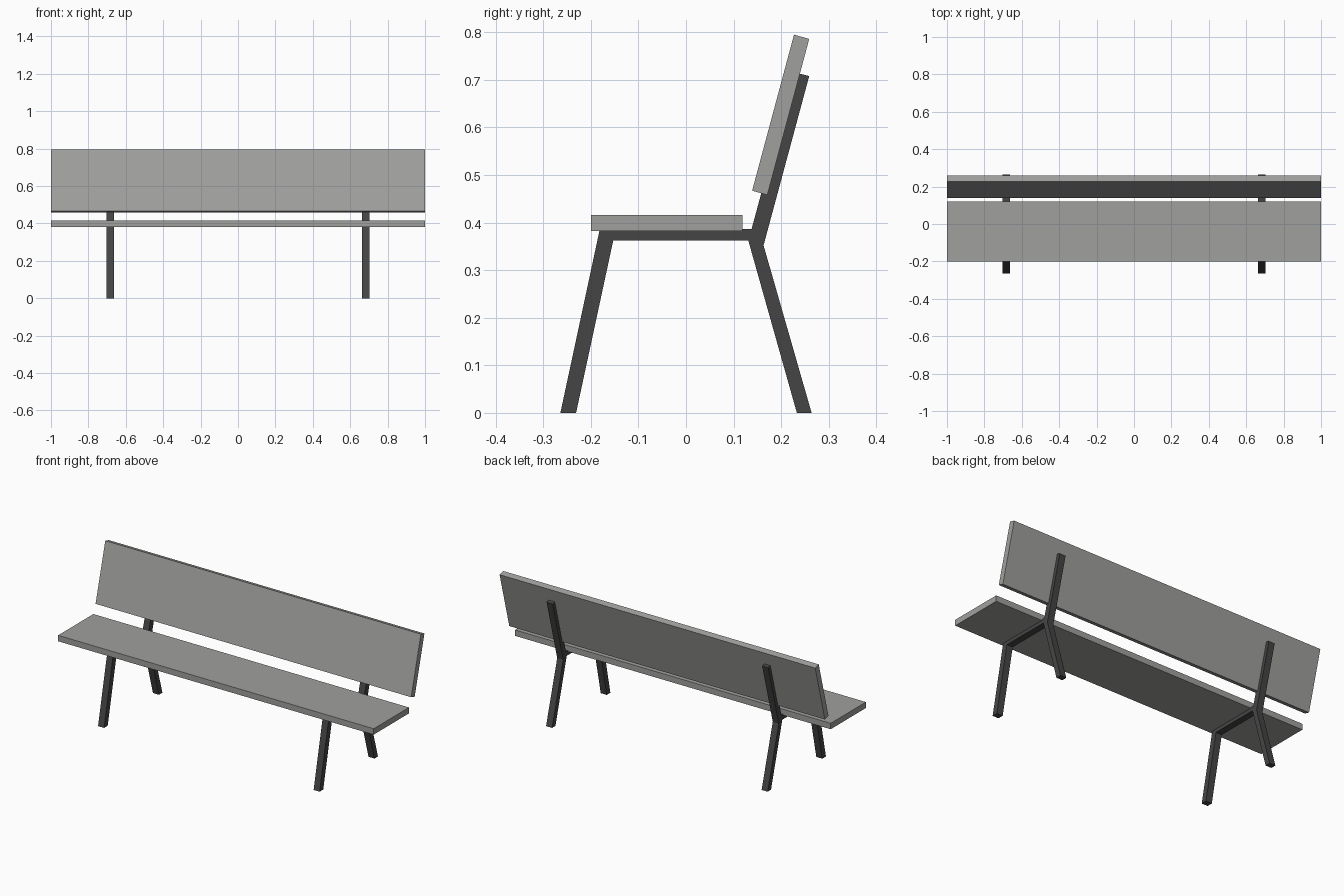
import bpy, bmesh

if "Cube" in bpy.data.objects:
    bpy.data.objects.remove(bpy.data.objects["Cube"])


def material(name, rgb):
    m = bpy.data.materials.new(name)
    m.diffuse_color = (*rgb, 1)
    m.use_nodes = True
    m.node_tree.nodes["Principled BSDF"].inputs["Base Color"].default_value = m.diffuse_color
    return m


plank_grey = material("plank grey", (0.35, 0.35, 0.34))
frame_grey = material("dark frame grey", (0.06, 0.06, 0.06))


def extrude_profile(name, profile, x0, x1, mat):
    """Extrude a side outline of (y, z) points from x0 to x1."""
    bm = bmesh.new()
    face = bm.faces.new([bm.verts.new((x0, y, z)) for y, z in profile])
    geo = bmesh.ops.extrude_face_region(bm, geom=[face])["geom"]
    verts = [g for g in geo if isinstance(g, bmesh.types.BMVert)]
    bmesh.ops.translate(bm, verts=verts, vec=(x1 - x0, 0, 0))
    bmesh.ops.recalc_face_normals(bm, faces=bm.faces)
    mesh = bpy.data.meshes.new(name)
    bm.to_mesh(mesh)
    bm.free()
    mesh.materials.append(mat)
    obj = bpy.data.objects.new(name, mesh)
    bpy.context.collection.objects.link(obj)
    return obj


# Planks
extrude_profile("seat", [(-0.2, 0.382), (0.119, 0.382), (0.119, 0.416), (-0.2, 0.416)],
                -1, 1, plank_grey)
extrude_profile("backrest", [(0.139, 0.467), (0.171, 0.458), (0.259, 0.786), (0.227, 0.795)],
                -1, 1, plank_grey)

# Side frames: front leg, seat rail, rear leg and back upright in one outline
frame = [(-0.264, 0), (-0.231, 0), (-0.153, 0.362), (0.131, 0.362),
         (0.233, 0), (0.264, 0), (0.163, 0.352), (0.259, 0.708),
         (0.227, 0.716), (0.138, 0.387), (-0.181, 0.387)]
for side, x in (("left", -0.683), ("right", 0.683)):
    extrude_profile(side + "_frame", frame, x - 0.019, x + 0.019, frame_grey)
